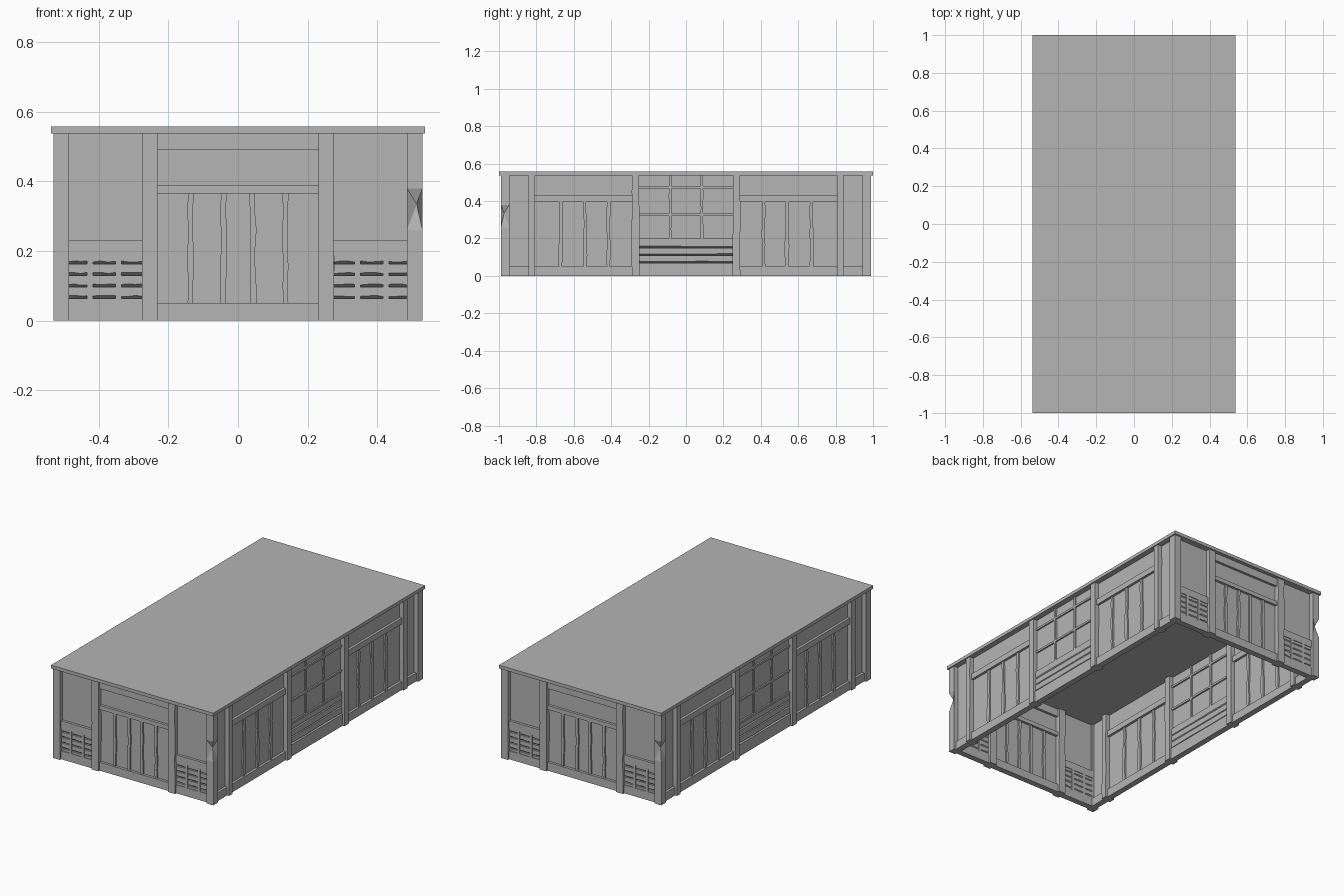
import bpy, bmesh, math, random
from mathutils import Vector

random.seed(4)
if "Cube" in bpy.data.objects:
    bpy.data.objects.remove(bpy.data.objects["Cube"])

# One plain grey for the whole building
grey = bpy.data.materials.new("plain_grey")
grey.use_nodes = True
grey.diffuse_color = (0.46, 0.46, 0.46, 1)
grey.node_tree.nodes["Principled BSDF"].inputs["Base Color"].default_value = (0.46, 0.46, 0.46, 1)

HALF_X, HALF_Y = 0.53, 0.99      # outer faces of the posts
EAVE, TOP = 0.54, 0.557
POST = (0.0, 0.06)               # depth ranges, measured inward from the post face
RAIL = (0.012, 0.048)
BATTEN = (0.018, 0.042)
PANEL = (0.027, 0.033)


def loft(bm, rings):
    """Join equal rings of points into a closed solid."""
    rings = [[bm.verts.new(p) for p in ring] for ring in rings]
    count = len(rings[0])
    for a, b in zip(rings, rings[1:]):
        for i in range(count):
            j = (i + 1) % count
            bm.faces.new((a[i], a[j], b[j], b[i]))
    bm.faces.new(rings[0][::-1])
    bm.faces.new(rings[-1])


def upright(bm, u0, u1, depth, z0, z1, wave=0.0):
    """Vertical timber, with hewn edges when wave is set."""
    steps = 6 if wave else 1
    d0, d1 = depth
    rings = []
    for i in range(steps + 1):
        z = z0 + (z1 - z0) * i / steps
        a, b = u0 + random.uniform(-wave, wave), u1 + random.uniform(-wave, wave)
        rings.append([(a, d0, z), (b, d0, z), (b, d1, z), (a, d1, z)])
    loft(bm, rings)


def slats(bm, u0, u1, z0, z1, count):
    """Stack of boards with undercut lower edges."""
    d0, d1 = 0.016, 0.044
    pitch = (z1 - z0) / count
    for k in range(count):
        top, low = z0 + pitch * (k + 1), z0 + pitch * k
        rings = []
        for i in range(4):
            u = u0 + (u1 - u0) * i / 3
            lip = low + 0.008 + random.uniform(-0.002, 0.002)
            rings.append([(u, d0, top), (u, d1, top), (u, d1, lip),
                          (u, d1 - 0.011, low), (u, d0 + 0.011, low), (u, d0, lip)])
        loft(bm, rings)


def finish(bm, name):
    bmesh.ops.recalc_face_normals(bm, faces=bm.faces[:])
    mesh = bpy.data.meshes.new(name)
    bm.to_mesh(mesh)
    bm.free()
    mesh.materials.append(grey)
    return mesh


def place(mesh, name, location=(0, 0, 0), angle=0.0):
    obj = bpy.data.objects.new(name, mesh)
    obj.location = location
    obj.rotation_euler.z = angle
    bpy.context.collection.objects.link(obj)


def wall_part(kind, part, build):
    """Build a part in wall space and stand it on both opposite walls."""
    bm = bmesh.new()
    build(bm)
    mesh = finish(bm, f"{kind}_{part}")
    if kind == "end":
        spots = [("front", (0, -HALF_Y, 0), 0), ("back", (0, HALF_Y, 0), math.pi)]
    else:
        spots = [("left", (HALF_X, 0, 0), math.pi / 2), ("right", (-HALF_X, 0, 0), -math.pi / 2)]
    for side, location, angle in spots:
        place(mesh, f"{side}_{part}", location, angle)


# End walls: wide centre bay between two vented bays
def end_posts(bm):
    for s in (-1, 1):
        upright(bm, s * 0.2525 - 0.0225, s * 0.2525 + 0.0225, POST, 0, EAVE, 0.001)


def end_rails(bm):
    for s in (-1, 1):
        for z0, z1 in ((0, 0.05), (0.185, 0.23)):
            upright(bm, s * 0.38 - 0.11, s * 0.38 + 0.11, RAIL, z0, z1)
    for z0, z1 in ((0, 0.05), (0.365, 0.39), (0.49, EAVE)):
        upright(bm, -0.24, 0.24, RAIL, z0, z1)


def end_battens(bm):
    for u in (-0.136, -0.042, 0.043, 0.137):
        upright(bm, u - 0.008, u + 0.008, BATTEN, 0.05, 0.365, 0.0025)
    for s in (-1, 1):
        for u in (0.343, 0.425):
            upright(bm, s * u - 0.008, s * u + 0.008, RAIL, 0.05, 0.185)


def end_vents(bm):
    for s in (-1, 1):
        for u0, u1 in ((0.275, 0.335), (0.351, 0.417), (0.433, 0.49)):
            slats(bm, s * u0, s * u1, 0.03, 0.195, 5)


def end_panels(bm):
    upright(bm, -0.5, 0.5, PANEL, 0, EAVE)


# Long walls: window bay in the centre, planked bays beside it
def long_posts(bm):
    for s in (-1, 1):
        upright(bm, s * 0.27 - 0.02, s * 0.27 + 0.02, POST, 0, EAVE, 0.001)
        upright(bm, s * 0.825 - 0.017, s * 0.825 + 0.017, POST, 0, EAVE, 0.001)


def long_rails(bm):
    for s in (-1, 1):
        upright(bm, s * 0.55 - 0.27, s * 0.55 + 0.27, RAIL, 0.395, 0.43)
        upright(bm, s * 0.61 - 0.34, s * 0.61 + 0.34, RAIL, 0, 0.05)
    upright(bm, -0.26, 0.26, RAIL, 0, 0.07)


def long_battens(bm):
    for s in (-1, 1):
        for u in (0.415, 0.54, 0.67):
            upright(bm, s * u - 0.009, s * u + 0.009, BATTEN, 0.05, 0.4, 0.0035)


def window_bars(bm):
    for u in (-0.085, 0.085):
        upright(bm, u - 0.007, u + 0.007, BATTEN, 0.19, EAVE, 0.001)
    for z in (0.195, 0.327, 0.474):
        upright(bm, -0.255, 0.255, BATTEN, z - 0.006, z + 0.006)


def long_slats(bm):
    slats(bm, -0.255, 0.255, 0.07, 0.19, 3)


def long_panels(bm):
    upright(bm, -0.96, 0.96, PANEL, 0, EAVE)


for part, build in (("posts", end_posts), ("rails", end_rails), ("battens", end_battens),
                    ("vents", end_vents), ("panel", end_panels)):
    wall_part("end", part, build)
for part, build in (("posts", long_posts), ("rails", long_rails), ("battens", long_battens),
                    ("window_bars", window_bars), ("slats", long_slats), ("panel", long_panels)):
    wall_part("long", part, build)


# Corner posts, chipped on one diagonal pair
def corner_post(chipped):
    bm = bmesh.new()
    side = 1 if chipped else -1
    rings = []
    for z in (0, 0.26, 0.335, 0.38, EAVE):
        chip = 0.017 if chipped and z == 0.335 else 0
        outer = Vector((side * (HALF_X - chip), -HALF_Y + chip, z))
        x_in, y_in = side * (HALF_X - 0.045), -HALF_Y + 0.045
        rings.append([outer, (side * HALF_X, y_in, z), (x_in, y_in, z), (x_in, -HALF_Y, z)])
    loft(bm, rings)
    bmesh.ops.triangulate(bm, faces=bm.faces[:])
    return finish(bm, "chipped_corner_post" if chipped else "plain_corner_post")


for chipped, front, back in ((True, "front_left", "back_right"), (False, "front_right", "back_left")):
    post = corner_post(chipped)
    place(post, front + "_corner_post")
    place(post, back + "_corner_post", angle=math.pi)

# Flat roof slab
bm = bmesh.new()
loft(bm, [[(-0.537, -1, z), (0.537, -1, z), (0.537, 1, z), (-0.537, 1, z)] for z in (EAVE - 0.003, TOP)])
place(finish(bm, "roof"), "roof")
